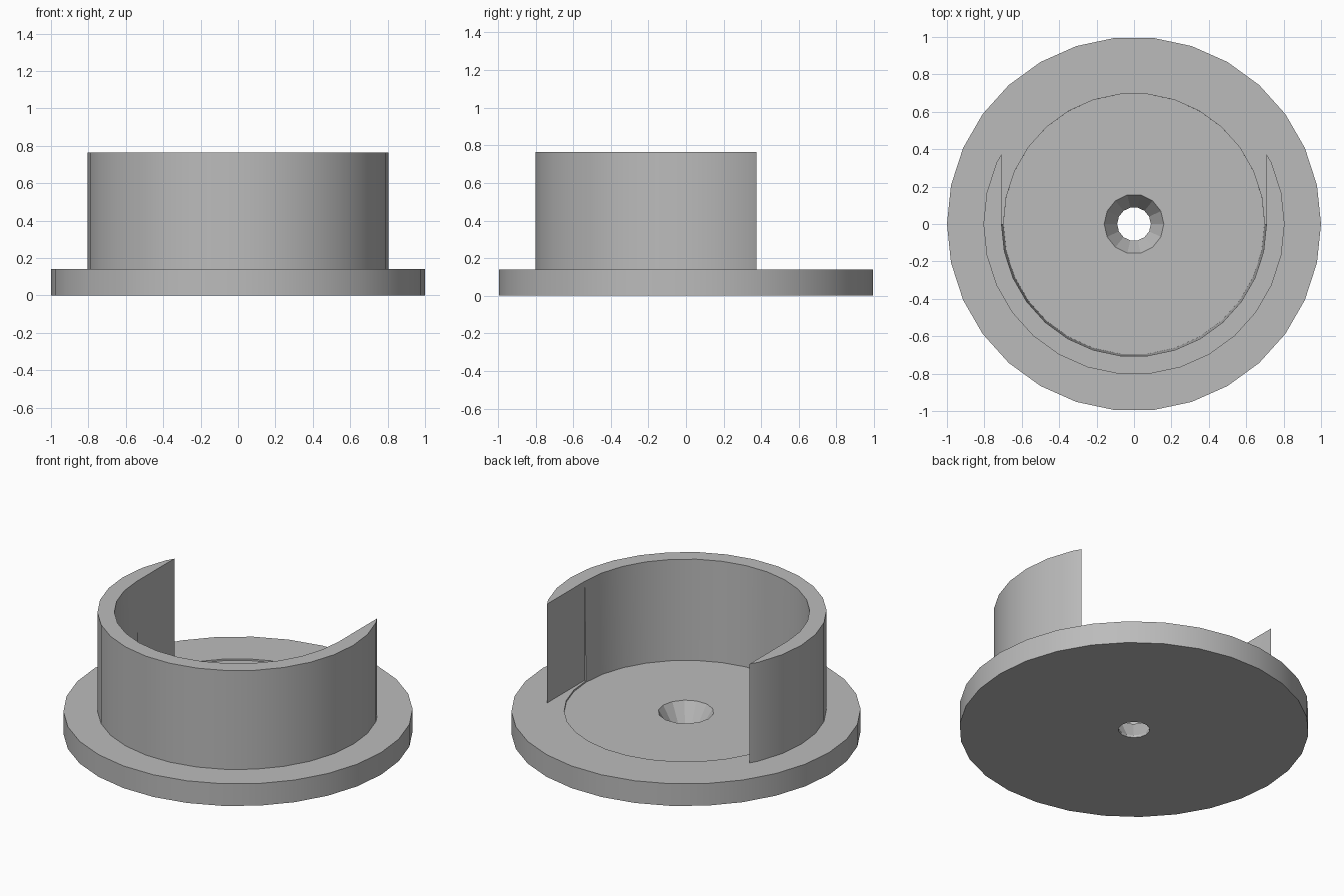
import bpy
import math

if "Cube" in bpy.data.objects:
    bpy.data.objects.remove(bpy.data.objects["Cube"], do_unlink=True)

grey = bpy.data.materials.new("plain grey")
grey.use_nodes = True
GREY = (0.5, 0.5, 0.5, 1)
grey.diffuse_color = GREY
grey.node_tree.nodes["Principled BSDF"].inputs["Base Color"].default_value = GREY


def tube(name, sides, r_low, r_high, z_low, z_high):
    """Solid of revolution with one corner pointing along +x."""
    bpy.ops.mesh.primitive_cone_add(vertices=sides, radius1=r_low, radius2=r_high,
                                    depth=z_high - z_low,
                                    location=(0, 0, (z_low + z_high) / 2),
                                    rotation=(0, 0, math.pi / 2))
    ob = bpy.context.object
    ob.name = name
    ob.data.materials.append(grey)
    return ob


def cut(ob, cutter):
    mod = ob.modifiers.new("cut", 'BOOLEAN')
    mod.operation = 'DIFFERENCE'
    mod.solver = 'EXACT'
    mod.object = cutter
    bpy.ops.object.select_all(action='DESELECT')
    ob.select_set(True)
    bpy.context.view_layer.objects.active = ob
    bpy.ops.object.modifier_apply(modifier=mod.name)


# Round base plate and the drum wall standing on it
base = tube("base_plate", 30, 1, 1, 0, 0.14)
wall = tube("drum_wall", 30, 0.805, 0.805, 0.135, 0.765)

# Slightly tapered bore, which also sinks a shallow recess into the base
bore = tube("bore_cutter", 30, 0.698, 0.709, 0.13, 0.80)

# Countersunk hole through the base
sink = tube("sink_cutter", 14, 0.09, 0.16, 0.015, 0.131)
sink_top = tube("sink_top_cutter", 14, 0.16, 0.16, 0.1305, 0.2)
drill = tube("drill_cutter", 14, 0.09, 0.09, -0.1, 0.02)

# Straight-sided opening at the back of the wall
bpy.ops.mesh.primitive_cube_add(size=1, location=(0, 0.6, 0.5))
opening = bpy.context.object
opening.name = "opening_cutter"
opening.scale = (1.416, 1.2, 1)

cutters = [bore, sink, sink_top, drill, opening]
for cutter in (bore, sink, drill):
    cut(base, cutter)
for cutter in (bore, opening):
    cut(wall, cutter)
for cutter in cutters:
    bpy.data.objects.remove(cutter, do_unlink=True)

# Smooth round walls, crisp rims and faceted hole
for ob in (base, wall):
    bpy.ops.object.select_all(action='DESELECT')
    ob.select_set(True)
    bpy.context.view_layer.objects.active = ob
    bpy.ops.object.shade_smooth_by_angle(angle=math.radians(15))
